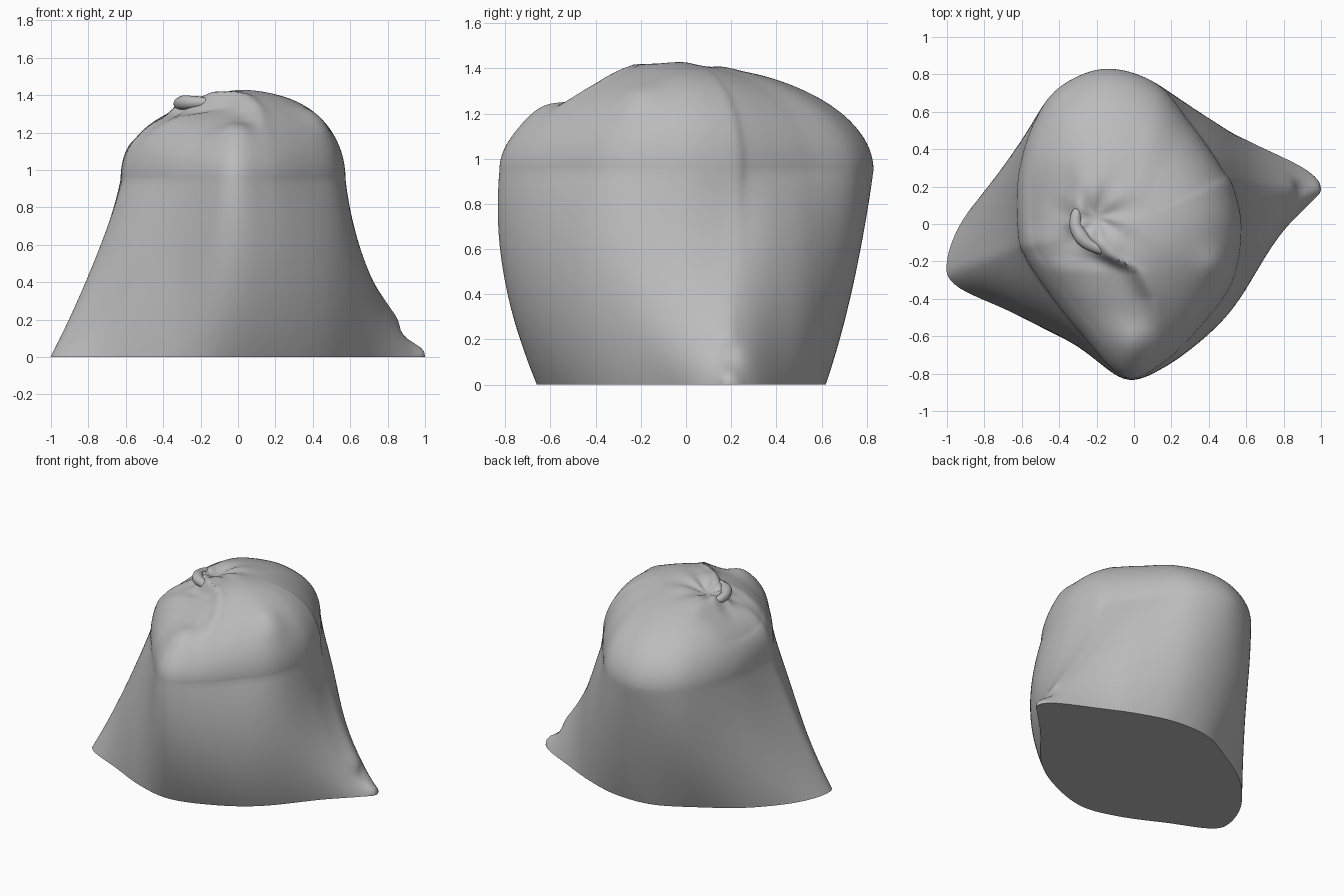
import bpy
import math
from mathutils import Vector

cube = bpy.data.objects.get("Cube")
if cube:
    bpy.data.objects.remove(cube, do_unlink=True)

# Outline on the ground, counter-clockwise from the curled corner
BASE = [(1, .19), (.92, .29), (.66, .42), (.42, .53), (.15, .61), (-.14, .6),
        (-.42, .46), (-.69, .28), (-.91, .03), (-1, -.2), (-.95, -.33), (-.68, -.46),
        (-.38, -.6), (-.1, -.66), (.2, -.57), (.47, -.4), (.74, -.09), (.93, .1)]
# Matching outline at half height of the flanks
WAIST = [(.67, .18), (.65, .27), (.56, .4), (.4, .56), (.13, .72), (-.15, .74),
         (-.42, .64), (-.6, .45), (-.73, .2), (-.78, -.1), (-.76, -.24), (-.6, -.43),
         (-.33, -.63), (-.07, -.8), (.18, -.74), (.46, -.53), (.63, -.28), (.69, -.02)]
# Matching outline at the shoulder, where the front and back are fullest
SHOULDER = [(.53, .2), (.48, .28), (.41, .39), (.3, .54), (.12, .75), (-.15, .83),
            (-.4, .73), (-.54, .53), (-.62, .25), (-.62, -.06), (-.58, -.18), (-.47, -.35),
            (-.28, -.59), (-.05, -.82), (.16, -.74), (.38, -.52), (.53, -.3), (.575, -.02)]
SEAM = [(-.65, .1), (-.4, .06), (-.25, -.02), (-.17, -.18), (0, -.34), (.35, -.33)]  # y, x

SHOULDER_Z, RISE = .95, .465
AROUND, SIDE_RINGS, DOME_RINGS = 144, 30, 60


def material(name, colour):
    mat = bpy.data.materials.new(name)
    mat.use_nodes = True
    mat.diffuse_color = colour
    bsdf = mat.node_tree.nodes["Principled BSDF"]
    bsdf.inputs["Base Color"].default_value = colour
    bsdf.inputs["Roughness"].default_value = .8
    return mat


def smooth_loop(points, t):
    """Point at fraction t along a closed smooth curve."""
    n = len(points)
    i = int(t * n)
    f = t * n - i
    a, b, c, d = (Vector(points[(i + k) % n]) for k in (-1, 0, 1, 2))
    return b + f * ((c - a) + f * ((2 * a - 5 * b + 4 * c - d) + f * (3 * (b - c) + d - a))) / 2


def bump(x, y, centre, size):
    return math.exp(-((x - centre[0]) ** 2 + (y - centre[1]) ** 2) / size ** 2)


def seam_x(y):
    for (y0, x0), (y1, x1) in zip(SEAM, SEAM[1:]):
        if y <= y1:
            return x0 + (x1 - x0) * max(0, (y - y0) / (y1 - y0))
    return SEAM[-1][1]


def cloth_height(x, y):
    """Folds and puckers added to the plain dome."""
    d = x - seam_x(y)
    along = 1 / (1 + math.exp((abs(y + .15) - .4) / .06))
    left = 1 / (1 + math.exp(d / .026))
    h = -.075 * along * left * math.exp(-(d / .33) ** 2)            # step down past the seam
    h += .015 * along * math.exp(-((d - .05) / .04) ** 2)           # rolled lip
    h -= .05 * bump(x, y, (-.2, .03), .11)                          # gathered hollow
    angle = math.atan2(y - .03, x + .2)
    r = math.hypot(x + .2, y - .03)
    h += .014 * math.cos(7 * angle + 6 * r) * (r / .15) * math.exp(-(r / .17) ** 2)
    h += .03 * bump(x, y, (.44, -.22), .09)                         # shoulder knob
    h += .03 * bump(x, y, (0, -.25), .22)                           # crown
    h += .025 * bump(x, y, (.01, -.64), .1)                         # front bulge
    return h


def side_point(t, z):
    # The curled corner rises a little before it starts to lean in
    corner = math.exp(-(min(t, 1 - t) / .03) ** 2)
    u = max(0, z - .04 * corner * (1 - z / SHOULDER_Z)) / SHOULDER_Z
    p = (smooth_loop(BASE, t) * (1 - u) * (1 - 2 * u) + smooth_loop(WAIST, t) * 4 * u * (1 - u)
         + smooth_loop(SHOULDER, t) * u * (2 * u - 1))
    p *= 1 - .05 * corner * math.exp(-((z - .12) / .06) ** 2)
    return Vector((p.x, p.y, z))


def dome_point(t, s):
    rim = smooth_loop(SHOULDER, t)
    c, n = rim.normalized()
    power = c * c * (2.75 - .15 * c) + n * n * (1.68 + .13 * n)
    x, y = rim * s
    fade = min(1, (1 - s) * 8)
    z = SHOULDER_Z + RISE * math.sqrt(max(0, 1 - s ** power))
    return Vector((x, y, z + fade * cloth_height(x, y)))


cloth = material("sack_grey", (.5, .5, .5, 1))

# Sack body: stacked rings from the ground to the crown, with a flat bottom
rings = []
for k in range(SIDE_RINGS):
    z = SHOULDER_Z * (k / SIDE_RINGS) ** 1.3
    rings.append([side_point(i / AROUND, z) for i in range(AROUND)])
for k in range(DOME_RINGS):
    s = math.cos(math.pi / 2 * k / DOME_RINGS)
    rings.append([dome_point(i / AROUND, s) for i in range(AROUND)])
verts = [p for ring in rings for p in ring]
faces = [tuple(reversed(range(AROUND)))]
for k in range(len(rings) - 1):
    for i in range(AROUND):
        a, b = k * AROUND + i, k * AROUND + (i + 1) % AROUND
        faces.append((a, b, b + AROUND, a + AROUND))
crown = len(verts)
verts.append(dome_point(0, 0))
last = crown - AROUND
faces += [(last + i, last + (i + 1) % AROUND, crown) for i in range(AROUND)]

mesh = bpy.data.meshes.new("sack_body")
mesh.from_pydata(verts, [], faces)
mesh.materials.append(cloth)
body = bpy.data.objects.new("sack_body", mesh)
bpy.context.collection.objects.link(body)
bpy.context.view_layer.objects.active = body
body.select_set(True)
bpy.ops.object.shade_smooth_by_angle(angle=math.radians(50))

# Gathered neck: a soft roll of cloth, half sunk into the crown and tapered at both ends
path = [(-.25, .13, 1.34), (-.31, .04, 1.35), (-.28, -.07, 1.36),
        (-.19, -.13, 1.36), (-.1, -.16, 1.36)]
curve = bpy.data.curves.new("gathered_neck", "CURVE")
curve.dimensions = "3D"
curve.bevel_depth = .04
curve.bevel_resolution = 3
curve.use_fill_caps = True
curve.materials.append(cloth)
spline = curve.splines.new("BEZIER")
spline.bezier_points.add(len(path) - 1)
for i, (point, co) in enumerate(zip(spline.bezier_points, path)):
    point.co = co
    point.handle_left_type = point.handle_right_type = "AUTO"
    point.radius = .25 + .75 * math.sin(math.pi * i / (len(path) - 1))
neck = bpy.data.objects.new("gathered_neck", curve)
bpy.context.collection.objects.link(neck)
